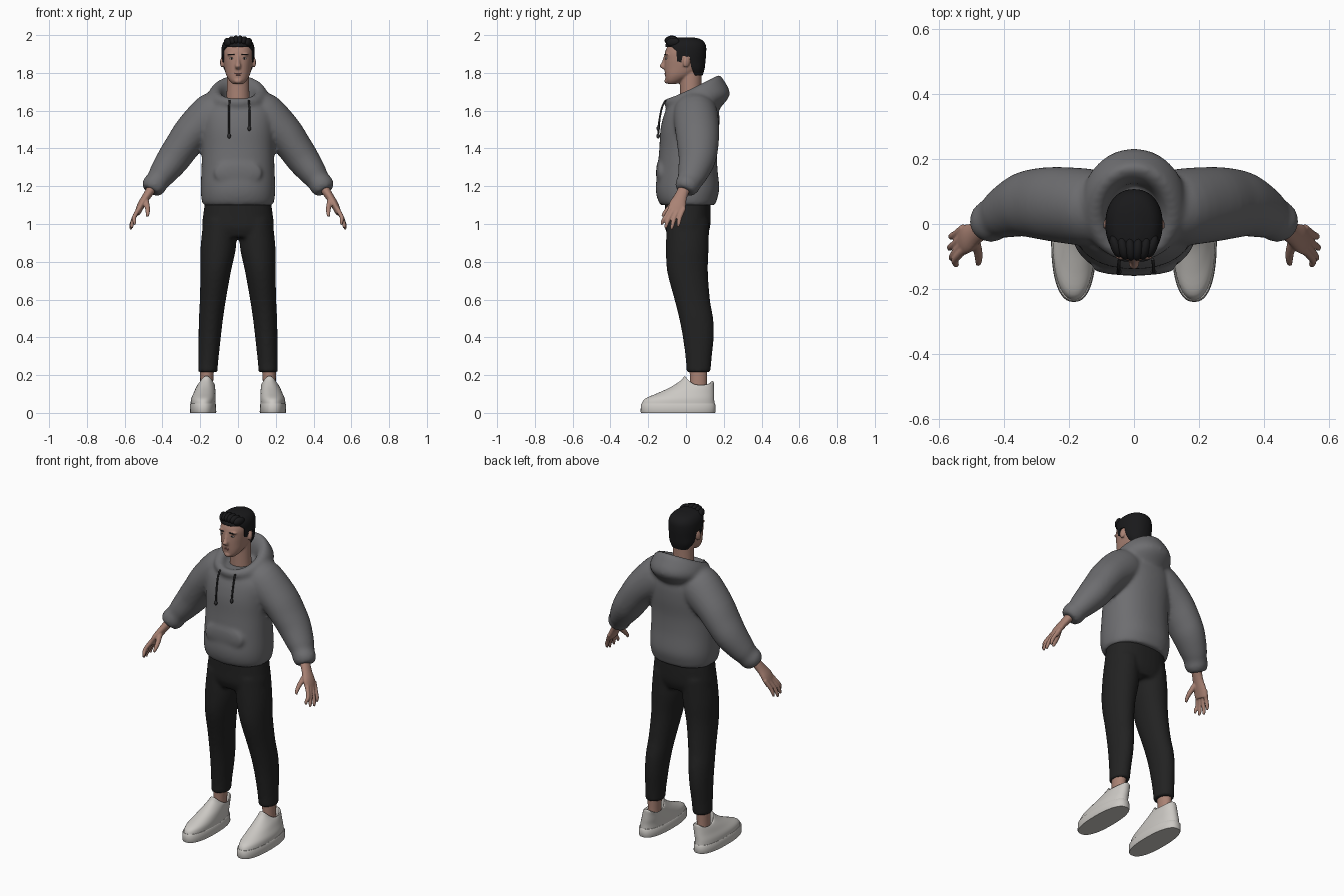
import bpy, bmesh, math
from mathutils import Vector, Matrix, Euler


def material(name, rgb):
    m = bpy.data.materials.new(name)
    m.diffuse_color = (*rgb, 1)
    return m


GREY = material("hoodie_grey", (0.155, 0.155, 0.163))
BLACK = material("trouser_black", (0.016, 0.016, 0.016))
HAIR = material("hair_black", (0.010, 0.010, 0.011))
SKIN = material("skin", (0.40, 0.225, 0.175))
LIP = material("lip", (0.30, 0.13, 0.11))
WHITE = material("shoe_white", (0.60, 0.58, 0.55))
CORD = material("cord_dark", (0.03, 0.03, 0.032))
EYE = material("eye_white", (0.5, 0.47, 0.45))


def spline(rows, steps):
    """Catmull-Rom interpolation through rows of numbers."""
    out = []
    for i in range(len(rows) - 1):
        a, b, c, d = (rows[max(0, min(len(rows) - 1, i + k))] for k in (-1, 0, 1, 2))
        for j in range(steps):
            t = j / steps
            out.append([0.5 * (2 * q + (r - p) * t + (2 * p - 5 * q + 4 * r - s) * t * t
                               + (3 * q - p - 3 * r + s) * t ** 3)
                        for p, q, r, s in zip(a, b, c, d)])
    return out + [list(rows[-1])]


def loft(bm, rows, side=1, follow=False, n=32, steps=4, power=2.0):
    """Rows are x, y, z, rx, ry, back-to-front slope, dip at the sides."""
    rows = spline([list(r) + [0] * (7 - len(r)) for r in rows], steps)
    rings = []
    for i, (x, y, z, rx, ry, slope, dip) in enumerate(rows):
        u, v = Vector((1, 0, 0)), Vector((0, 1, 0))
        if follow:
            p, q = rows[max(i - 1, 0)], rows[min(i + 1, len(rows) - 1)]
            t = (Vector(q[:3]) - Vector(p[:3])).normalized()
            v = (v - t * v.dot(t)).normalized()
            u = v.cross(t)
        ring = []
        for k in range(n):
            a = math.tau * k / n
            c, s = math.cos(a), math.sin(a)
            c2 = math.copysign(abs(c) ** (2 / power), c)
            s2 = math.copysign(abs(s) ** (2 / power), s)
            co = Vector((x, y, z + slope * s2 - dip * c * c)) + u * rx * c2 + v * ry * s2
            co.x *= side
            ring.append(bm.verts.new(co))
        rings.append(ring)
    for a, b in zip(rings, rings[1:]):
        for k in range(n):
            bm.faces.new((a[k], a[(k + 1) % n], b[(k + 1) % n], b[k]))
    bm.faces.new(rings[0])
    bm.faces.new(rings[-1])


def ball(bm, loc, size, rot=(0, 0, 0)):
    m = Matrix.Translation(loc) @ Euler(rot).to_matrix().to_4x4() @ Matrix.Diagonal((*size, 1))
    bmesh.ops.create_uvsphere(bm, u_segments=20, v_segments=12, radius=1, matrix=m)


def finish(bm, name, mat, voxel=0, smooth=0, angle=50):
    bmesh.ops.recalc_face_normals(bm, faces=bm.faces[:])
    me = bpy.data.meshes.new(name)
    bm.to_mesh(me)
    bm.free()
    me.materials.append(mat)
    ob = bpy.data.objects.new(name, me)
    bpy.context.collection.objects.link(ob)
    bpy.ops.object.select_all(action='DESELECT')
    ob.select_set(True)
    bpy.context.view_layer.objects.active = ob
    if voxel:
        r = ob.modifiers.new("fuse", 'REMESH')
        r.mode, r.voxel_size = 'VOXEL', voxel
        bpy.ops.object.modifier_apply(modifier="fuse")
        s = ob.modifiers.new("soften", 'SMOOTH')
        s.iterations, s.factor = smooth, 0.5
        bpy.ops.object.modifier_apply(modifier="soften")
        ob.data.polygons.foreach_set("use_smooth", [True] * len(ob.data.polygons))
    else:
        bpy.ops.object.shade_smooth_by_angle(angle=math.radians(angle))
    return ob


# Hoodie: torso, pocket bulge, dropped hood and both sleeves fused together
bm = bmesh.new()
loft(bm, [(0, .010, 1.10, .184, .143), (0, .007, 1.13, .193, .157), (0, .008, 1.19, .197, .168),
          (0, .008, 1.30, .193, .158), (0, .012, 1.40, .191, .153), (0, .020, 1.50, .195, .155),
          (0, .030, 1.58, .195, .146), (0, .037, 1.63, .170, .128), (0, .040, 1.66, .130, .100)],
     n=48, power=2.25)
ball(bm, (0, -.135, 1.27), (.13, .024, .075))
loft(bm, [(0, .03, 1.56, .13, .12), (0, .037, 1.61, .152, .142, .0), (0, .058, 1.665, .163, .174, .02),
          (0, .052, 1.71, .147, .152, .045), (0, .043, 1.725, .116, .128, .063),
          (0, .03, 1.695, .088, .100, .045), (0, .03, 1.62, .07, .09)], n=48)
for s in (1, -1):
    loft(bm, [(.06, .045, 1.62, .09, .10), (.13, .05, 1.58, .118, .118), (.235, .06, 1.49, .102, .116),
              (.30, .063, 1.405, .092, .108), (.345, .058, 1.34, .087, .098), (.40, .035, 1.265, .072, .080),
              (.425, .02, 1.23, .062, .068), (.447, .005, 1.20, .064, .064), (.462, -.006, 1.175, .050, .050)],
         s, follow=True)
finish(bm, "hoodie", GREY, 0.011, 4)

# Trousers: hips and tapered legs
bm = bmesh.new()
loft(bm, [(0, .01, 1.14, .172, .12), (0, .01, 1.05, .184, .121), (0, .008, .98, .190, .119),
          (0, .008, .93, .172, .10)], power=2.3)
for s in (1, -1):
    loft(bm, [(.095, .01, 1.02, .088, .112), (.104, .007, .88, .094, .113), (.118, .008, .75, .081, .108),
              (.133, .033, .60, .069, .094), (.143, .054, .50, .064, .090), (.150, .065, .40, .059, .082),
              (.157, .067, .28, .053, .068), (.160, .066, .215, .051, .064)], s)
finish(bm, "trousers", BLACK, 0.011, 3)

# Head, neck, nose and ears
bm = bmesh.new()
loft(bm, [(0, .03, 1.58, .064, .060), (0, .025, 1.70, .060, .057), (0, .025, 1.82, .058, .060)])
loft(bm, [(0, -.072, 1.742, .028, .025), (0, -.060, 1.76, .046, .047), (0, -.035, 1.79, .063, .076),
          (0, -.010, 1.83, .073, .104), (0, -.008, 1.87, .078, .106), (0, -.005, 1.91, .080, .106),
          (0, 0, 1.95, .072, .092), (0, 0, 1.975, .048, .065), (0, 0, 1.983, .02, .03)], power=2.3)
loft(bm, [(0, -.106, 1.893, .009, .010), (0, -.116, 1.855, .011, .013), (0, -.125, 1.835, .016, .015),
          (0, -.112, 1.82, .013, .010)], n=16)
ball(bm, (0, -.100, 1.757), (.022, .015, .014))
for s in (1, -1):
    ball(bm, (s * .084, .002, 1.857), (.010, .019, .030), (-.2, 0, s * .3))
    ball(bm, (s * .034, -.100, 1.897), (.024, .012, .007))
finish(bm, "head", SKIN, 0.0055, 2)

# Face details
for s, tag in ((1, "left"), (-1, "right")):
    for part, loc, size, mat in (("eye", (.033, -.1035, 1.877), (.013, .006, .0055), EYE),
                                 ("iris", (.033, -.1065, 1.877), (.0055, .004, .005), HAIR),
                                 ("eyebrow", (.035, -.108, 1.897), (.019, .006, .0035), HAIR)):
        bm = bmesh.new()
        ball(bm, (s * loc[0], loc[1], loc[2]), size, (0, 0, s * .25))
        finish(bm, tag + "_" + part, mat)
bm = bmesh.new()
ball(bm, (0, -.106, 1.797), (.023, .007, .0045))
ball(bm, (0, -.106, 1.790), (.019, .007, .0045))
finish(bm, "lips", LIP)

# Hair cap, trimmed around the face by a side profile, with a raised fringe
bm = bmesh.new()
loft(bm, [(0, .05, 1.785, .052, .037), (0, .03, 1.82, .074, .068), (0, .005, 1.86, .084, .098),
          (0, .000, 1.91, .088, .107), (0, -.002, 1.95, .083, .106), (0, -.003, 1.977, .062, .083),
          (0, -.003, 1.988, .025, .04)], n=48, power=2.2)
hair = finish(bm, "hair", HAIR)
bm = bmesh.new()
outline = [(-.2, 1.935), (-.075, 1.938), (-.05, 1.915), (-.048, 1.862), (-.025, 1.855), (-.018, 1.89),
           (.02, 1.885), (.028, 1.83), (.045, 1.79), (.045, 1.70), (-.2, 1.70)]
face = bm.faces.new([bm.verts.new((-.2, y, z)) for y, z in outline])
ext = bmesh.ops.extrude_face_region(bm, geom=[face])
bmesh.ops.translate(bm, vec=(.4, 0, 0), verts=[g for g in ext["geom"] if isinstance(g, bmesh.types.BMVert)])
cutter = finish(bm, "face_cutter", SKIN)
cutter.hide_render = True
bpy.context.view_layer.objects.active = hair
cut = hair.modifiers.new("trim", 'BOOLEAN')
cut.operation, cut.object = 'DIFFERENCE', cutter
bpy.ops.object.modifier_apply(modifier="trim")
bpy.data.objects.remove(cutter)
bm = bmesh.new()
for i in range(6):
    x = -.055 + .022 * i
    ball(bm, (x, -.078 + 3 * x * x, 1.974 - 4 * x * x), (.017, .036, .024), (.1, 0, .35 - .14 * i))
finish(bm, "fringe", HAIR)

# Hands: palm, four fingers and thumb
bm = bmesh.new()
for s in (1, -1):
    loft(bm, [(.445, .0, 1.205, .027, .031), (.485, -.028, 1.145, .022, .034), (.513, -.045, 1.10, .020, .045),
              (.533, -.056, 1.055, .015, .043)], s, follow=True, n=20)
    for y, tx, ty, tz in ((-.090, .548, -.128, .995), (-.067, .561, -.108, .978),
                          (-.044, .566, -.077, .972), (-.021, .562, -.043, .985)):
        loft(bm, [(.524, y + .01, 1.085, .012, .012), (.550, (y + ty) / 2, 1.035, .0115, .0115),
                  (tx, ty + .005, tz + .02, .010, .010), (tx, ty, tz, .006, .006)], s, follow=True, n=12)
    loft(bm, [(.492, -.045, 1.135, .017, .016), (.480, -.085, 1.09, .014, .014),
              (.478, -.112, 1.06, .011, .011), (.480, -.125, 1.04, .007, .007)], s, follow=True, n=12)
finish(bm, "hands", SKIN, 0.0045, 2)

# Ankles and shoes
for s, tag in ((1, "left"), (-1, "right")):
    bm = bmesh.new()
    loft(bm, [(.166, .066, .08, .036, .05), (.166, .066, .15, .034, .045), (.163, .066, .26, .038, .048)], s)
    finish(bm, tag + "_ankle", SKIN)
    bm = bmesh.new()
    loft(bm, [(.185, -.042, 0, .068, .195), (.185, -.042, .005, .070, .198), (.185, -.042, .045, .069, .197),
              (.185, -.042, .05, .066, .193)], s, n=48, steps=1, power=2.4)
    finish(bm, tag + "_sole", WHITE)
    bm = bmesh.new()
    loft(bm, [(.185, -.042, .045, .066, .193), (.183, -.034, .075, .065, .183), (.177, .000, .105, .058, .149),
              (.172, .034, .137, .051, .114, 0, .004), (.168, .060, .166, .046, .087, -.006, .018),
              (.167, .066, .180, .042, .077, -.012, .034), (.167, .066, .176, .037, .069, -.012, .034),
              (.167, .066, .12, .034, .06)], s, n=48, power=2.2)
    finish(bm, tag + "_shoe_upper", WHITE, angle=70)

# Drawstrings with knotted ends
for tag, x, z in (("right", -.047, 1.47), ("left", .060, 1.51)):
    bm = bmesh.new()
    loft(bm, [(x * .95, -.108, 1.655, .005, .005), (x, -.126, 1.62, .005, .005), (x, -.139, 1.56, .005, .005),
              (x, -.147, z, .005, .005)], follow=True, n=10)
    ball(bm, (x, -.147, z - .004), (.009, .009, .014))
    finish(bm, tag + "_drawstring", CORD)
